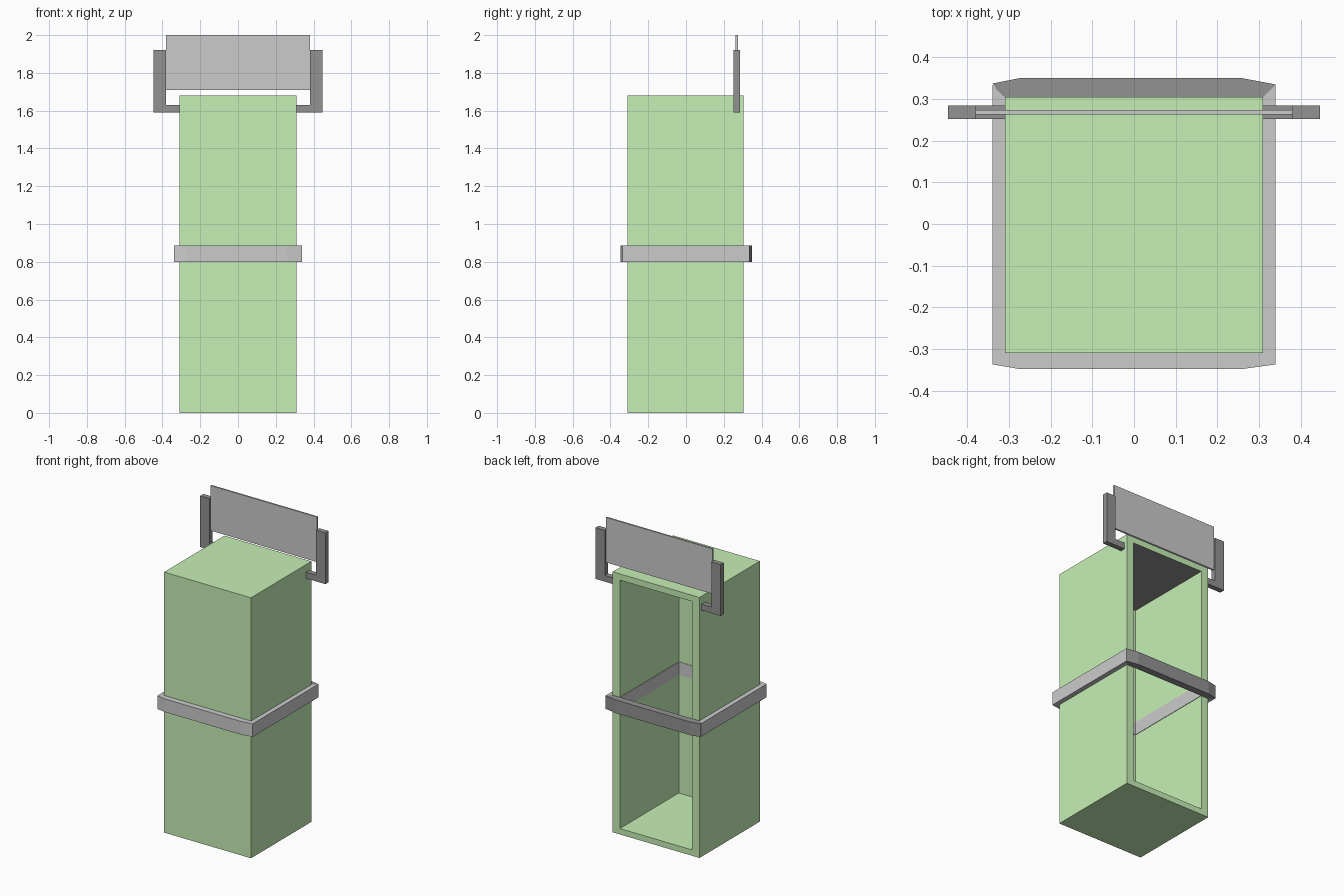
import bpy, bmesh

if "Cube" in bpy.data.objects:
    bpy.data.objects.remove(bpy.data.objects["Cube"])


def material(name, rgb):
    m = bpy.data.materials.new(name)
    m.diffuse_color = (*rgb, 1)
    m.use_nodes = True
    m.node_tree.nodes["Principled BSDF"].inputs["Base Color"].default_value = m.diffuse_color
    return m


GREEN = material("green", (0.565, 0.87, 0.465))
DARK = material("dark_grey", (0.29, 0.29, 0.29))
LIGHT = material("light_grey", (0.7, 0.7, 0.7))


def finish(name, bm, *mats):
    bmesh.ops.recalc_face_normals(bm, faces=bm.faces)
    me = bpy.data.meshes.new(name)
    bm.to_mesh(me)
    bm.free()
    for m in mats:
        me.materials.append(m)
    ob = bpy.data.objects.new(name, me)
    bpy.context.collection.objects.link(ob)
    return ob


def prism(name, pts, lo, hi, mat, axis="z"):
    """Extrude a flat outline from lo to hi along z, or along y for an xz outline."""
    place = (lambda a, b, t: (a, b, t)) if axis == "z" else (lambda a, b, t: (a, t, b))
    bm = bmesh.new()
    face = bm.faces.new([bm.verts.new(place(a, b, lo)) for a, b in pts])
    out = bmesh.ops.extrude_face_region(bm, geom=[face])["geom"]
    moved = [v for v in out if isinstance(v, bmesh.types.BMVert)]
    bmesh.ops.translate(bm, verts=moved, vec=place(0, 0, hi - lo))
    return finish(name, bm, mat)


def rect(x0, x1, y0, y1):
    return [(x0, y0), (x1, y0), (x1, y1), (x0, y1)]


# Hollow body, open at the back
W, FRONT, BACK, H = 0.31, -0.31, 0.305, 1.68
IW, FLOOR, CEIL, INNER = 0.258, 0.038, 1.64, -0.295
bm = bmesh.new()
bmesh.ops.create_cube(bm, size=1)
for v in bm.verts:
    v.co = (2 * W * v.co.x, BACK if v.co.y > 0 else FRONT, H * (v.co.z + 0.5))
bm.normal_update()
back = max(bm.faces, key=lambda f: f.normal.y)
bmesh.ops.inset_region(bm, faces=[back], thickness=0.04)
for v in back.verts:
    v.co.x = IW if v.co.x > 0 else -IW
    v.co.z = CEIL if v.co.z > H / 2 else FLOOR
wall = bmesh.ops.extrude_discrete_faces(bm, faces=[back])["faces"][0]
# Join the cavity walls to the rim
rim = [e for e in bm.edges if e.is_boundary]
for v in wall.verts:
    v.co.y = INNER
bmesh.ops.bridge_loops(bm, edges=[e for e in bm.edges if e.is_boundary])
for f in bm.faces:  # dark ceiling inside
    if all(abs(v.co.z - CEIL) < 1e-4 for v in f.verts):
        f.material_index = 1
finish("body", bm, GREEN, DARK)

# Band around the body: light on three sides, dark across the back
prism("band", [(-0.31, 0.305), (-0.34, 0.335), (-0.34, -0.337), (-0.275, -0.348),
               (0.26, -0.348), (0.34, -0.337), (0.34, 0.335), (0.31, 0.305),
               (0.31, -0.31), (-0.31, -0.31)], 0.80, 0.885, LIGHT)
prism("band_back", [(-0.31, 0.305), (0.31, 0.305), (0.34, 0.335), (0.26, 0.35),
                    (-0.275, 0.35), (-0.34, 0.337)], 0.80, 0.885, DARK)

# Band showing through on the inner walls
o, i, f = IW + 0.005, IW - 0.003, INNER
prism("band_lining", [(-o, 0.30), (-o, f - 0.005), (o, f - 0.005), (o, 0.30),
                      (i, 0.30), (i, f + 0.003), (-i, f + 0.003), (-i, 0.30)],
      0.80, 0.885, LIGHT)

# Upright plate held between two L-shaped brackets
prism("plate", rect(-0.38, 0.38, 1.71, 2.0), 0.263, 0.274, LIGHT, "y")
for side, s in (("left", -1), ("right", 1)):
    prism(side + "_bracket", [(s * x, z) for x, z in (
        (0.30, 1.59), (0.447, 1.59), (0.447, 1.92), (0.38, 1.92), (0.38, 1.63), (0.30, 1.63))],
        0.252, 0.285, DARK, "y")
